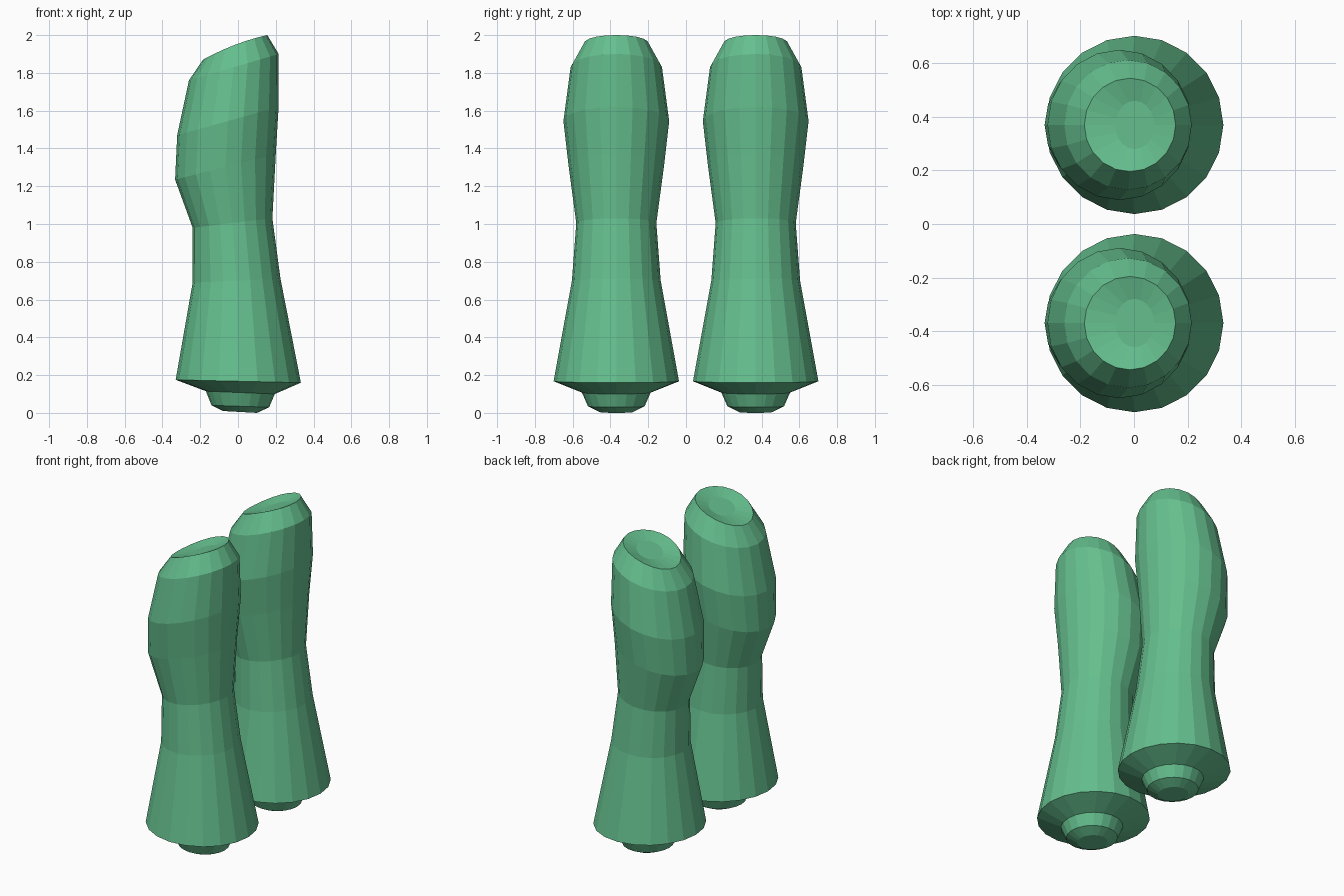
import bpy, bmesh, math

if "Cube" in bpy.data.objects:
    bpy.data.objects.remove(bpy.data.objects["Cube"])

SIDES = 20

# Rings from foot to top: left x, left z, right x, right z, y radius, upward bow
RINGS = [
    (-0.08, 0.010, 0.10, 0.000, 0.09, 0.0),
    (-0.14, 0.040, 0.165, 0.030, 0.15, 0.0),
    (-0.17, 0.115, 0.195, 0.100, 0.182, 0.0),
    (-0.33, 0.175, 0.333, 0.160, 0.332, 0.0),
    (-0.24, 0.690, 0.225, 0.710, 0.235, 0.0),
    (-0.24, 0.980, 0.182, 1.030, 0.212, 0.0),
    (-0.333, 1.235, 0.20, 1.370, 0.252, 0.0),
    (-0.322, 1.470, 0.215, 1.620, 0.28, 0.0),
    (-0.26, 1.760, 0.215, 1.900, 0.242, 0.0),
    (-0.185, 1.870, 0.155, 2.000, 0.174, 0.014),
    (-0.07, 1.900, 0.075, 1.960, 0.09, 0.0),
]


def make_leg(name, y):
    bm = bmesh.new()
    loops = []
    for xl, zl, xr, zr, ry, bow in RINGS:
        loop = []
        for i in range(SIDES):
            a = math.tau * i / SIDES
            t = (1 + math.cos(a)) / 2
            loop.append(bm.verts.new((xl + (xr - xl) * t,
                                      y + ry * math.sin(a),
                                      zl + (zr - zl) * t + bow * 4 * t * (1 - t))))
        loops.append(loop)
    # Walls between rings
    for lo, hi in zip(loops, loops[1:]):
        for i in range(SIDES):
            j = (i + 1) % SIDES
            bm.faces.new((lo[i], lo[j], hi[j], hi[i]))
    # End caps
    bm.faces.new(loops[0][::-1])
    bm.faces.new(loops[-1])
    bmesh.ops.recalc_face_normals(bm, faces=bm.faces)
    mesh = bpy.data.meshes.new(name)
    bm.to_mesh(mesh)
    bm.free()
    obj = bpy.data.objects.new(name, mesh)
    bpy.context.collection.objects.link(obj)
    mesh.materials.append(green)


green = bpy.data.materials.new("green")
green.diffuse_color = (0.13, 0.52, 0.27, 1)
green.use_nodes = True
green.node_tree.nodes["Principled BSDF"].inputs["Base Color"].default_value = green.diffuse_color

# Matching pair, one on each side of y = 0
make_leg("near_leg", -0.369)
make_leg("far_leg", 0.369)
